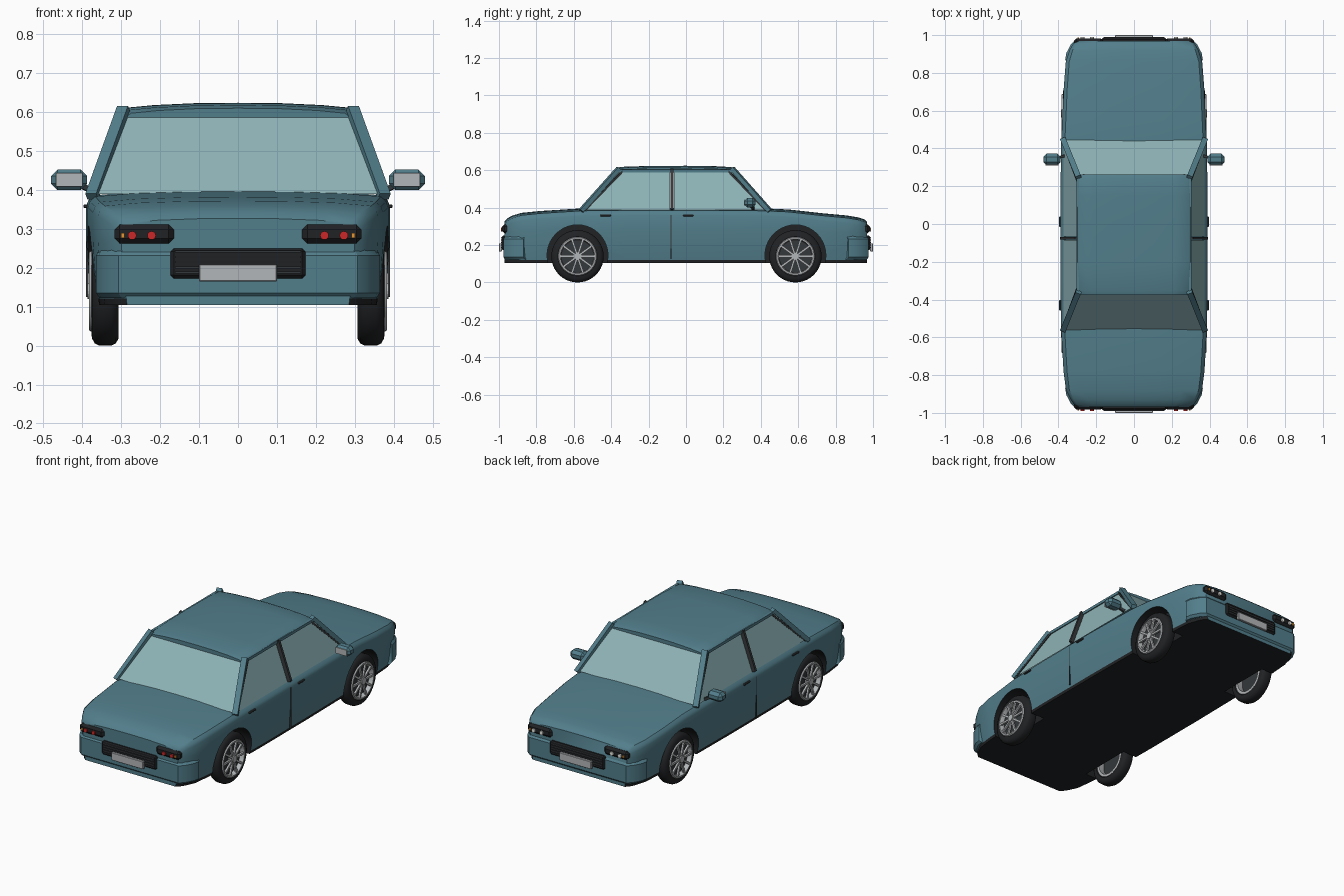
import bpy, bmesh
from math import pi, sin, cos
from mathutils import Vector, Matrix

if "Cube" in bpy.data.objects:
    bpy.data.objects.remove(bpy.data.objects["Cube"])


def mat(name, r, g, b):
    m = bpy.data.materials.new(name)
    m.diffuse_color = (r, g, b, 1)
    m.use_nodes = True
    m.node_tree.nodes["Principled BSDF"].inputs["Base Color"].default_value = m.diffuse_color
    return m


PAINT = mat("paint", 0.085, 0.21, 0.26)
GLASS = mat("glass", 0.27, 0.45, 0.47)
DARK = mat("dark", 0.015, 0.016, 0.018)
TRIM = mat("trim", 0.035, 0.04, 0.043)
SILVER = mat("silver", 0.45, 0.47, 0.48)
RED = mat("red", 0.6, 0.02, 0.02)
AMBER = mat("amber", 0.8, 0.3, 0.03)
WHITE = mat("white", 0.85, 0.85, 0.82)


def smooth(ob, angle=0.6):
    bpy.ops.object.select_all(action='DESELECT')
    ob.select_set(True)
    bpy.context.view_layer.objects.active = ob
    bpy.ops.object.shade_smooth_by_angle(angle=angle)


def finish(name, bm, *mats):
    bmesh.ops.recalc_face_normals(bm, faces=bm.faces)
    me = bpy.data.meshes.new(name)
    bm.to_mesh(me)
    bm.free()
    for m in mats:
        me.materials.append(m)
    ob = bpy.data.objects.new(name, me)
    bpy.context.collection.objects.link(ob)
    return ob


def loft(rings, caps=True, wrap=False):
    bm = bmesh.new()
    vs = [[bm.verts.new(p) for p in r] for r in rings]
    n = len(vs[0])
    pairs = list(zip(vs, vs[1:])) + ([(vs[-1], vs[0])] if wrap else [])
    for a, b in pairs:
        for i in range(n):
            j = (i + 1) % n
            bm.faces.new((a[i], a[j], b[j], b[i]))
    if caps and not wrap:
        bm.faces.new(vs[0])
        bm.faces.new(vs[-1])
    return bm


def box(name, lo, hi, m, bevel=0.0, seg=1):
    lo, hi = Vector(lo), Vector(hi)
    bm = bmesh.new()
    bmesh.ops.create_cube(bm, size=1, matrix=Matrix.Translation((lo + hi) / 2) @ Matrix.Diagonal((*(hi - lo), 1)))
    if bevel:
        bmesh.ops.bevel(bm, geom=bm.edges[:], offset=bevel, segments=seg, affect='EDGES', profile=0.5)
    return finish(name, bm, m)


def beam(name, a, b, w, d, m):
    a, b = Vector(a), Vector(b)
    rot = (b - a).to_track_quat('Z', 'Y').to_matrix().to_4x4()
    bm = bmesh.new()
    bmesh.ops.create_cube(bm, size=1, matrix=Matrix.Translation((a + b) / 2) @ rot
                          @ Matrix.Diagonal((w, d, (b - a).length, 1)))
    return finish(name, bm, m)


def panel(name, pts, m):
    bm = bmesh.new()
    bm.faces.new([bm.verts.new(p) for p in pts])
    return finish(name, bm, m)


def disc(name, c, r, depth, axis, m, n=16):
    bm = bmesh.new()
    bmesh.ops.create_cone(bm, cap_ends=True, segments=n, radius1=r, radius2=r, depth=depth,
                          matrix=Matrix.Translation(c) @ Matrix.Rotation(pi / 2, 4, axis))
    return finish(name, bm, m)


def lathe(name, c, prof, m, n=40):
    # closed (x, radius) profile turned about the axle
    rings = [[(c[0] + x, c[1] + r * cos(2 * pi * i / n), c[2] + r * sin(2 * pi * i / n)) for x, r in prof]
             for i in range(n)]
    ob = finish(name, loft(rings, wrap=True), m)
    smooth(ob)
    return ob


# lower body: cross-sections (y, half width, top height) along the car
def section(y, w, t):
    half = [(.95 * w, .105), (.957 * w, .121), (.985 * w, .19), (w, .27), (w, t - .035),
            (.985 * w, t - .02), (.95 * w, t - .008), (.7 * w, t), (.35 * w, t + .004)]
    pts = half + [(0, t + .005)] + [(-x, z) for x, z in reversed(half)]
    return [(x, y, z) for x, z in pts]


stations = [(-.97, .30, .322), (-.955, .318, .338), (-.93, .335, .352), (-.88, .36, .367), (-.78, .373, .377),
            (-.56, .386, .391), (-.3, .39, .394), (.1, .39, .394), (.42, .386, .391), (.55, .38, .385),
            (.72, .372, .366), (.86, .361, .353), (.92, .342, .343), (.955, .322, .332), (.968, .306, .32)]
bm = loft([section(*s) for s in stations])
for f in bm.faces:
    if f.calc_center_median().z < .12:
        f.material_index = 1
body = finish("body", bm, PAINT, DARK)

# wheel arches
for y in (-.58, .585):
    for s in (-1, 1):
        cut = disc("arch_cutter", (s * .39, y, .145), .163, .22, 'Y', DARK, 40)
        cut.hide_render = True
        mod = body.modifiers.new("arch", 'BOOLEAN')
        mod.operation, mod.solver, mod.object = 'DIFFERENCE', 'EXACT', cut
        mod.material_mode = 'TRANSFER'
        bpy.context.view_layer.objects.active = body
        bpy.ops.object.modifier_apply(modifier="arch")
        bpy.data.objects.remove(cut)
smooth(body)

# wheels
tyre = [(-.022, .095), (-.033, .105), (-.034, .122), (-.027, .134), (-.015, .14), (.015, .14),
        (.027, .134), (.034, .122), (.036, .105), (.03, .095)]
rim = [(-.03, .085), (-.03, .1), (.036, .104), (.042, .1), (.042, .092), (.03, .088)]
for y in (-.58, .585):
    for s in (-1, 1):
        c = (s * .341, y, .14)
        flip = lambda p: [(s * x, r) for x, r in p]
        lathe("tyre", c, flip(tyre), DARK)
        lathe("wheel_rim", c, flip(rim), SILVER)
        disc("wheel_back", (s * .352, y, .14), .092, .012, 'Y', TRIM, 32)
        disc("wheel_hub", (s * .372, y, .14), .02, .03, 'Y', SILVER)
        for k in range(10):
            a = 2 * pi * k / 10
            d = Vector((0, cos(a), sin(a)))
            o = Vector((s * .376, y, .14))
            beam("wheel_spoke", o + d * .015, o + d * .094, .011, .011, SILVER)

# roof
def roof_section(y, w, t):
    half = [(w - .012, t - .012), (w, t), (w - .01, t + .008), (.72 * w, t + .015), (.36 * w, t + .02)]
    return [(x, y, z) for x, z in half + [(0, t + .021)] + [(-x, z) for x, z in reversed(half)]]


roof = finish("roof", loft([roof_section(*r) for r in [
    (-.375, .285, .589), (-.35, .296, .597), (-.2, .3, .602), (0, .3, .603), (.15, .3, .601),
    (.24, .296, .596), (.262, .287, .588)]]), PAINT)
smooth(roof)


# cabin glass and pillars; side plane leans inward
def side(s, y, t, out=0.0):
    return (s * (.372 - .078 * t + out), y, .387 + .215 * t)


for name, y0, y1 in (("rear_window", -.56, -.362), ("windscreen", .445, .25)):
    panel(name, [(-.365, y0, .39), (.365, y0, .39), (.29, y1, .6), (-.29, y1, .6)], GLASS)
    d = 1 if y0 > 0 else -1
    beam("window_header_trim", (-.27, y1 + d * .006, .594), (.27, y1 + d * .006, .594), .01, .008, TRIM)
for s in (-1, 1):
    panel("rear_side_window", [side(s, y, t) for y, t in ((-.55, 0), (-.085, 0), (-.085, 1), (-.36, 1))], GLASS)
    panel("front_side_window", [side(s, y, t) for y, t in ((-.065, 0), (.44, 0), (.245, 1), (-.065, 1))], GLASS)
    beam("door_pillar", side(s, -.075, 0, .003), side(s, -.075, 1, .003), .014, .034, TRIM)
    for y0, y1 in ((-.562, -.36), (.448, .248)):
        beam("corner_pillar", side(s, y0, -.02, .002), side(s, y1, 1.03, .002), .03, .022, PAINT)
        inner = .022 if y0 < 0 else -.022
        beam("window_edge_trim", side(s, y0 + inner, 0, .003), side(s, y1 + inner, .97, .003), .01, .01, TRIM)
    beam("roof_rail", side(s, -.365, .97, .002), side(s, .25, .97, .002), .014, .016, PAINT)
    # door seam, handles and mirrors
    box("door_seam", (s * .384, -.082, .125), (s * .391, -.078, .36), TRIM)
    for y in (-.43, .012):
        box("door_handle", (s * .385, y - .028, .353), (s * .397, y + .028, .363), TRIM, .003)
    beam("mirror_arm", (s * .37, .36, .395), (s * .42, .345, .42), .014, .014, TRIM)
    xs = sorted((s * .388, s * .48))
    box("mirror_housing", (xs[0], .312, .4), (xs[1], .372, .452), PAINT, .016)
    xs = sorted((s * .4, s * .468))
    box("mirror_glass", (xs[0], .309, .409), (xs[1], .314, .443), SILVER)

# bumpers, grilles, plates and lamps at both ends
for d, end in ((-1, "rear"), (1, "front")):
    def span(a, b):
        return sorted((d * a, d * b))

    plan = [(.352, .86), (.368, .87), (.362, .905), (.335, .955), (.31, .977)]
    plan += [(-x, y) for x, y in reversed(plan)]
    rings = [[(x * k, d * (y - i), z) for x, y in plan] for z, k, i in
             ((.122, .965, .012), (.135, .99, 0), (.232, .99, 0), (.248, .965, .014))]
    smooth(finish(end + "_bumper", loft(rings), PAINT), .45)
    a, b = span(.95, .986)
    box(end + "_grille", (-.173, a, .173), (.173, b, .25), DARK, .008)
    a, b = span(.98, .99)
    for k in range(5):
        z = .185 + k * .0135
        box(end + "_grille_slat", (-.162, a, z), (.162, b, z + .005), TRIM)
    a, b = span(.985, 1.0)
    box(end + "_plate", (-.1, a, .165), (.1, b, .209), SILVER, .002)
    for s in (-1, 1):
        a, b = span(.935, .983)
        xs = sorted((s * .165, s * .317))
        box(end + "_lamp_housing", (xs[0], a, .262), (xs[1], b, .311), DARK, .013)
        for x in (.222, .272):
            disc(end + "_lamp", (s * x, d * .983, .283), .011, .014, 'X', RED if d < 0 else WHITE)
        a, b = span(.975, .987)
        xs = sorted((s * .291, s * .3))
        box(end + "_indicator", (xs[0], a, .277), (xs[1], b, .29), AMBER)
